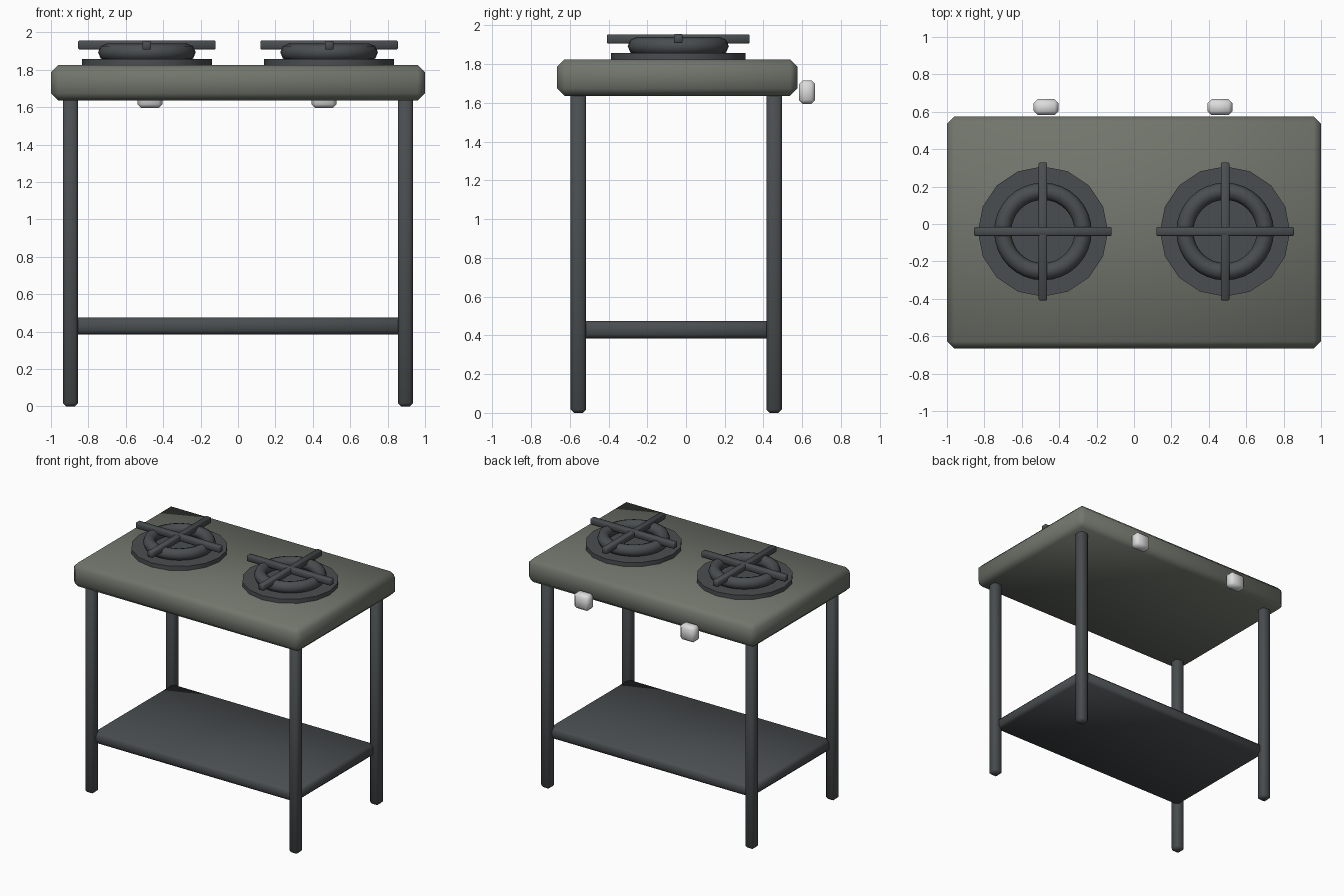
import bpy
import bmesh
import math
from mathutils import Matrix

cube = bpy.data.objects.get("Cube")
if cube:
    bpy.data.objects.remove(cube, do_unlink=True)


def make_material(name, rgb):
    mat = bpy.data.materials.new(name)
    mat.use_nodes = True
    colour = (*rgb, 1.0)
    mat.diffuse_color = colour
    mat.node_tree.nodes["Principled BSDF"].inputs["Base Color"].default_value = colour
    return mat


olive_grey = make_material("olive grey enamel", (0.165, 0.18, 0.15))
dark_iron = make_material("dark iron", (0.068, 0.076, 0.08))
pale_grey = make_material("pale grey plastic", (0.72, 0.72, 0.72))


def add_object(name, bm, mat, smooth_angle):
    mesh = bpy.data.meshes.new(name)
    bmesh.ops.recalc_face_normals(bm, faces=bm.faces)
    bm.to_mesh(mesh)
    bm.free()
    mesh.materials.append(mat)
    obj = bpy.data.objects.new(name, mesh)
    bpy.context.collection.objects.link(obj)
    bpy.ops.object.select_all(action="DESELECT")
    obj.select_set(True)
    bpy.context.view_layer.objects.active = obj
    bpy.ops.object.shade_smooth_by_angle(angle=math.radians(smooth_angle))
    return obj


def box(name, x, y, z, mat, chamfer):
    """Chamfered box from (low, high) ranges on each axis."""
    bm = bmesh.new()
    size = [r[1] - r[0] for r in (x, y, z)]
    centre = [(r[0] + r[1]) / 2 for r in (x, y, z)]
    bmesh.ops.create_cube(bm, size=1, matrix=Matrix.Translation(centre) @ Matrix.Diagonal((*size, 1)))
    bmesh.ops.bevel(bm, geom=bm.edges[:], offset=chamfer, segments=1, affect="EDGES")
    return add_object(name, bm, mat, 60)


def disc(name, x, y, z, radius, mat):
    bm = bmesh.new()
    bmesh.ops.create_cone(bm, cap_ends=True, segments=16, radius1=radius, radius2=radius,
                          depth=z[1] - z[0],
                          matrix=Matrix.Translation((x, y, (z[0] + z[1]) / 2)))
    return add_object(name, bm, mat, 30)


def ring(name, x, y, z, major, minor, mat, steps=32, sides=8):
    """Torus made by spinning a small polygon about the vertical axis."""
    bm = bmesh.new()
    loop = []
    for i in range(sides):
        a = math.tau * i / sides
        loop.append(bm.verts.new((x + major + minor * math.cos(a), y, z + minor * math.sin(a))))
    edges = [bm.edges.new((loop[i], loop[(i + 1) % sides])) for i in range(sides)]
    bmesh.ops.spin(bm, geom=loop + edges, cent=(x, y, z), axis=(0, 0, 1),
                   angle=math.tau, steps=steps, use_merge=True)
    bmesh.ops.remove_doubles(bm, verts=bm.verts[:], dist=0.0005)
    return add_object(name, bm, mat, 60)


# Worktop
box("worktop", (-1, 1), (-0.665, 0.575), (1.636, 1.825), olive_grey, 0.038)

# Legs and lower shelf
for side, x in (("right", -0.895), ("left", 0.895)):
    for end, y in (("front", -0.555), ("back", 0.455)):
        box(f"{end}_{side}_leg", (x - 0.04, x + 0.04), (y - 0.04, y + 0.04),
            (0, 1.66), dark_iron, 0.017)
box("lower_shelf", (-0.895, 0.895), (-0.555, 0.455), (0.385, 0.475), dark_iron, 0.02)

# Burners with pan supports, and control knobs
y = -0.04
for side, x, knob_x in (("right", -0.487, -0.47), ("left", 0.487, 0.46)):
    disc(f"{side}_burner_plate", x, y, (1.815, 1.858), 0.348, dark_iron)
    ring(f"{side}_burner_ring", x, y, 1.893, 0.215, 0.046, dark_iron)
    box(f"{side}_support_bar_across", (x - 0.368, x + 0.368), (y - 0.023, y + 0.023),
        (1.909, 1.956), dark_iron, 0.005)
    box(f"{side}_support_bar_along", (x - 0.023, x + 0.023), (y - 0.368, y + 0.368),
        (1.907, 1.954), dark_iron, 0.005)
    box(f"{side}_knob", (knob_x - 0.066, knob_x + 0.066), (0.583, 0.667),
        (1.595, 1.717), pale_grey, 0.02)
